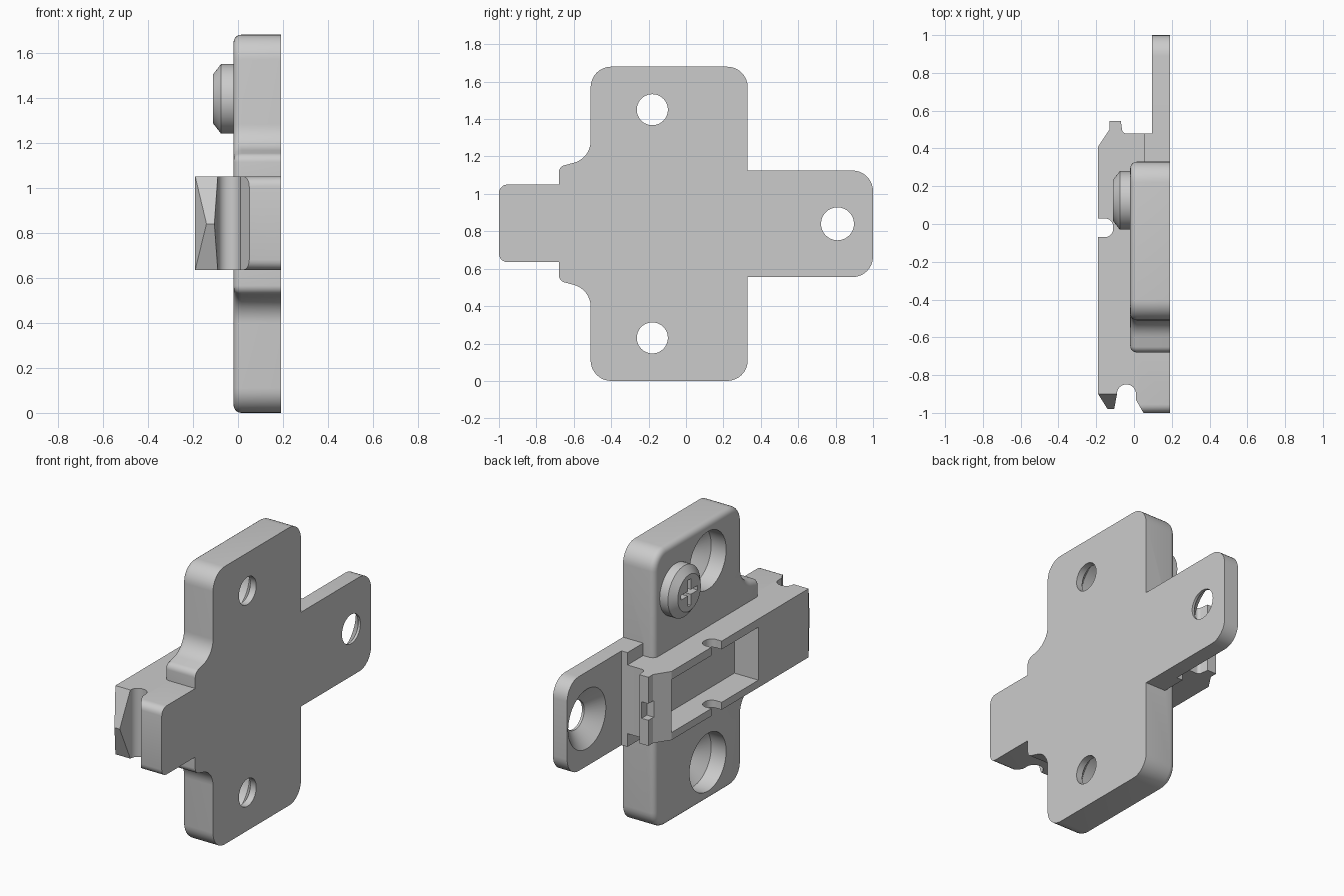
import bpy, bmesh
from math import pi, sin, cos, tan
from mathutils import Vector, Matrix

if "Cube" in bpy.data.objects:
    bpy.data.objects.remove(bpy.data.objects["Cube"])

MID = 0.84  # height of the symmetry plane


def rounded(corners, seg=8):
    """Polygon with filleted corners from (u, v, radius) entries."""
    out, n = [], len(corners)
    for i, (u, v, r) in enumerate(corners):
        p = Vector((u, v))
        if r == 0:
            out.append(p)
            continue
        a = (Vector(corners[i - 1][:2]) - p).normalized()
        b = (Vector(corners[(i + 1) % n][:2]) - p).normalized()
        half = a.angle(b) / 2
        c = p + (a + b).normalized() * r / sin(half)
        s, e = p + a * r / tan(half) - c, p + b * r / tan(half) - c
        sweep = s.angle(e)
        for k in range(seg + 1):
            t = k / seg
            out.append(c + (s * sin((1 - t) * sweep) + e * sin(t * sweep)) / sin(sweep))
    return out


def finish(name, bm):
    bmesh.ops.recalc_face_normals(bm, faces=bm.faces)
    me = bpy.data.meshes.new(name)
    bm.to_mesh(me)
    bm.free()
    ob = bpy.data.objects.new(name, me)
    bpy.context.collection.objects.link(ob)
    return ob


def prism(pts, lo, hi, axis):
    """Extrude a YZ profile along x, or an XY profile along z."""
    bm = bmesh.new()
    at = (lambda p, h: (h, p[0], p[1])) if axis == 'x' else (lambda p, h: (p[0], p[1], h))
    rings = [[bm.verts.new(at(p, h)) for p in pts] for h in (lo, hi)]
    bm.faces.new(rings[0])
    bm.faces.new(rings[1][::-1])
    n = len(pts)
    for i in range(n):
        j = (i + 1) % n
        bm.faces.new((rings[0][i], rings[1][i], rings[1][j], rings[0][j]))
    bmesh.ops.recalc_face_normals(bm, faces=bm.faces)
    return bm


def box(name, x, y, z):
    return finish(name, prism([(x[0], y[0]), (x[1], y[0]), (x[1], y[1]), (x[0], y[1])], *z, 'z'))


def turned(name, y, z, profile, n=48):
    """Solid of revolution around an x-parallel axis; profile is (x, radius)."""
    bm = bmesh.new()
    rings = [[bm.verts.new((x, y + r * cos(2 * pi * k / n), z + r * sin(2 * pi * k / n)))
              for k in range(n)] for x, r in profile]
    for a, b in zip(rings, rings[1:]):
        for k in range(n):
            j = (k + 1) % n
            bm.faces.new((a[k], a[j], b[j], b[k]))
    bm.faces.new(rings[0])
    bm.faces.new(rings[-1])
    return finish(name, bm)


def combine(ob, other, op):
    m = ob.modifiers.new(op, 'BOOLEAN')
    m.operation, m.object, m.solver = op, other, 'EXACT'
    bpy.ops.object.select_all(action='DESELECT')
    bpy.context.view_layer.objects.active = ob
    ob.select_set(True)
    bpy.ops.object.modifier_apply(modifier=m.name)
    bpy.data.objects.remove(other)


# wing plate with shoulders, rim rounded on the -x side
half = [(0.33, 1.68, 0.11), (-0.51, 1.68, 0.11), (-0.51, 1.19, 0.12), (-0.68, 1.145, 0.04)]
outline = half + [(y, 2 * MID - z, r) for y, z, r in reversed(half)]
bm = prism(rounded(outline), -0.02, 0.19, 'x')
rim = [e for e in bm.edges if all(abs(v.co.x + 0.02) < 1e-5 for v in e.verts)]
bmesh.ops.bevel(bm, geom=rim, offset=0.035, segments=5, profile=0.5, affect='EDGES')
mount = finish("mounting_plate", bm)

# thin tongue and its thicker root
tongue = finish("tongue", prism(rounded([(0.2, 0.555, 0), (1, 0.555, 0.11), (1, 1.125, 0.11),
                                         (0.2, 1.125, 0)]), 0.095, 0.19, 'x'))
root = box("tongue_root", (0.055, 0.19), (0.2, 0.48), (0.555, 1.125))

# central rail: side profile with latch grooves
profile = rounded([(0.19, -1, 0), (0.05, -1, 0), (0.01, -0.93, 0), (0.01, -0.85, 0.048),
                   (-0.09, -0.85, 0.048), (-0.09, -0.9, 0), (-0.19, -0.9, 0),
                   (-0.19, -0.07, 0), (-0.11, -0.07, 0.045), (-0.11, 0.03, 0.045),
                   (-0.19, 0.03, 0), (-0.19, 0.41, 0), (-0.13, 0.5, 0), (-0.13, 0.545, 0),
                   (-0.07, 0.545, 0), (-0.06, 0.48, 0.02), (0.19, 0.48, 0)])
bm = prism(profile, 0.635, 1.05, 'z')
foot = [e for e in bm.edges if all(abs(v.co.y + 1) < 1e-5 for v in e.verts)
        and abs(e.verts[0].co.z - e.verts[1].co.z) < 1e-5]
bmesh.ops.bevel(bm, geom=foot, offset=0.045, segments=5, profile=0.5, affect='EDGES')
rail = finish("rail", bm)

# pointed nose at the rail's front end
bm = bmesh.new()
for y, z, xs in ((-0.9, 0.635, (-0.19, -0.09)), (-0.9, 1.05, (-0.19, -0.09)),
                 (-0.98, MID, (-0.14, -0.105)), (-0.88, 0.635, (-0.19, -0.09)),
                 (-0.88, 1.05, (-0.19, -0.09))):
    for x in xs:
        bm.verts.new((x, y, z))
bmesh.ops.convex_hull(bm, input=bm.verts)
nose = finish("rail_nose", bm)

# rail window and catch notch
combine(rail, nose, 'UNION')
combine(rail, box("window_cutter", (-0.3, -0.03), (-0.42, 0.41), (0.68, 1.0)), 'DIFFERENCE')
combine(rail, box("catch_cutter", (-0.3, -0.085), (0.495, 0.7), (0.79, 0.89)), 'DIFFERENCE')

# counterbored wing holes and countersunk tongue hole
for z in (0.23, 1.45):
    combine(mount, turned("bore_cutter", -0.18, z, [(-0.1, 0.175), (0.08, 0.175),
                          (0.15, 0.083), (0.3, 0.083)]), 'DIFFERENCE')
combine(mount, root, 'UNION')
combine(mount, tongue, 'UNION')
combine(mount, rail, 'UNION')
combine(mount, turned("sink_cutter", 0.81, MID, [(0.085, 0.19), (0.095, 0.18), (0.175, 0.088),
                      (0.3, 0.088)]), 'DIFFERENCE')

# adjusting screw with cross recess
screw = turned("screw", 0.125, 1.395, [(-0.11, 0.11), (-0.075, 0.155), (0.0, 0.155)])
for h, w in ((0.08, 0.014), (0.014, 0.08)):
    combine(screw, box("cross_cutter", (-0.2, -0.06), (0.125 - h, 0.125 + h),
                       (1.395 - w, 1.395 + w)), 'DIFFERENCE')

for ob in (mount, screw):
    bpy.ops.object.select_all(action='DESELECT')
    bpy.context.view_layer.objects.active = ob
    ob.select_set(True)
    bpy.ops.object.shade_smooth_by_angle(angle=0.5)
